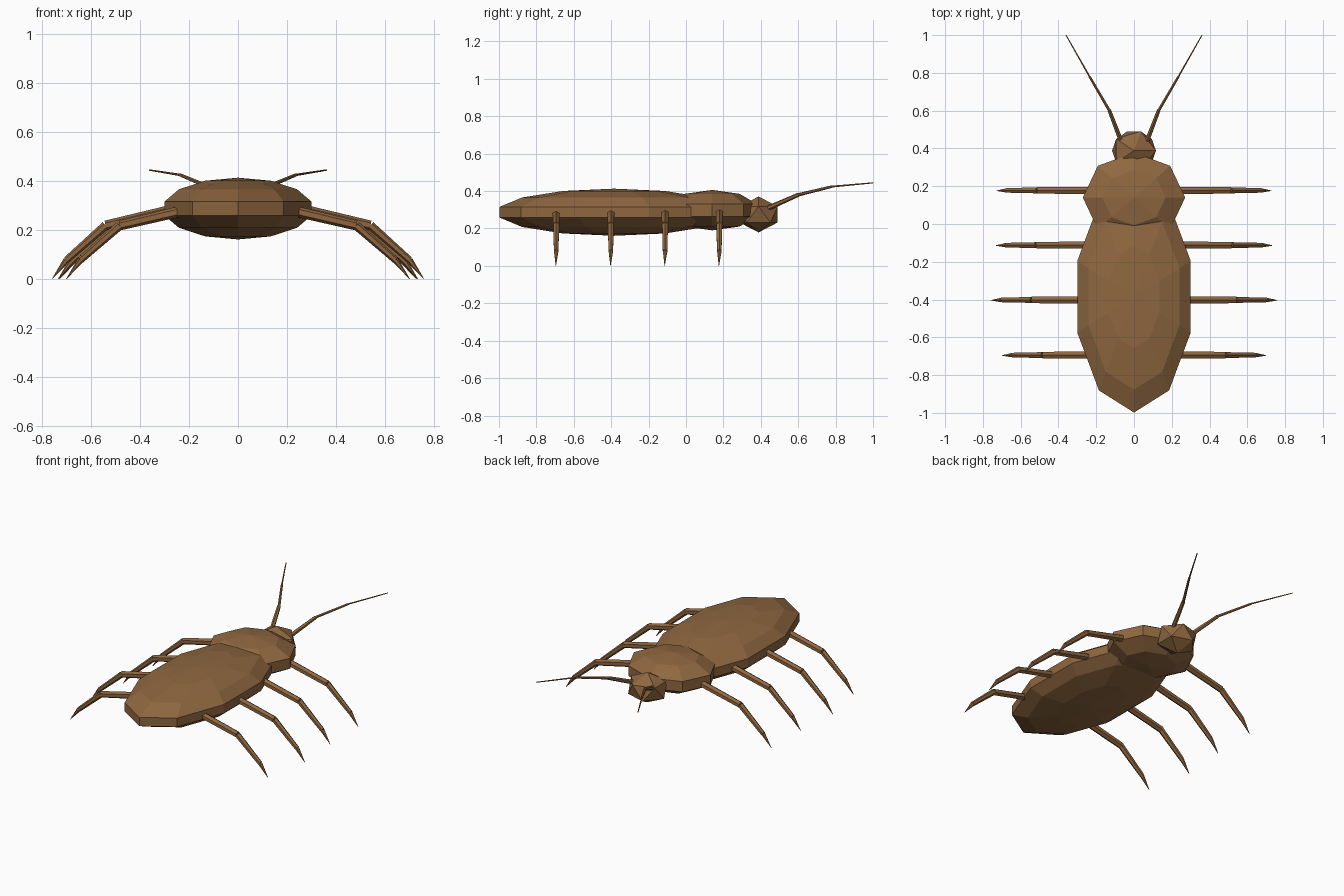
import bpy, bmesh
from mathutils import Vector, Matrix

if "Cube" in bpy.data.objects:
    bpy.data.objects.remove(bpy.data.objects["Cube"])

brown = bpy.data.materials.new("chestnut brown")
brown.diffuse_color = (0.275, 0.136, 0.051, 1)
brown.use_nodes = True
brown.node_tree.nodes["Principled BSDF"].inputs["Base Color"].default_value = brown.diffuse_color


def finish(name, bm):
    """Turn a bmesh into a flat-shaded brown object."""
    mesh = bpy.data.meshes.new(name)
    bm.to_mesh(mesh)
    bm.free()
    mesh.materials.append(brown)
    obj = bpy.data.objects.new(name, mesh)
    bpy.context.collection.objects.link(obj)
    return obj


def ellipsoid(name, centre, size, segments, rings):
    bm = bmesh.new()
    m = Matrix.Translation(centre) @ Matrix.Diagonal((*size, 1))
    bmesh.ops.create_uvsphere(bm, u_segments=segments, v_segments=rings, radius=1, matrix=m)
    return finish(name, bm)


def limb(name, points, radii, sides=6):
    """Chain of tapered rods; radii holds (start, end) for each rod."""
    bm = bmesh.new()
    for a, b, (r1, r2) in zip(points, points[1:], radii):
        a, b = Vector(a), Vector(b)
        d = b - a
        m = Matrix.Translation((a + b) / 2) @ d.to_track_quat('Z', 'Y').to_matrix().to_4x4()
        bmesh.ops.create_cone(bm, cap_ends=True, segments=sides, radius1=r1,
                              radius2=r2, depth=d.length, matrix=m)
    return finish(name, bm)


# Body: long abdomen and rounder thorax
ellipsoid("abdomen", (0, -0.385, 0.287), (0.324, 0.629, 0.126), 10, 7)
ellipsoid("thorax", (0, 0.14, 0.298), (0.285, 0.25, 0.108), 8, 5)

# Head: faceted ball
bm = bmesh.new()
bmesh.ops.create_icosphere(
    bm, subdivisions=1, radius=1,
    matrix=Matrix.Translation((0, 0.388, 0.275)) @ Matrix.Diagonal((0.13, 0.12, 0.096, 1)))
finish("head", bm)

# Four pairs of legs, then a pair of antennae
leg_rows = [(0.178, -0.03), (-0.112, -0.025), (-0.402, 0.0), (-0.694, -0.058)]
for side, s in (("right", 1), ("left", -1)):
    for i, (y, dx) in enumerate(leg_rows):
        limb(f"{side}_leg_{i + 1}",
             [(s * (0.24 + dx), y, 0.288), (s * (0.54 + dx), y, 0.218),
              (s * (0.70 + dx), y, 0.077), (s * (0.758 + dx), y - 0.002, 0.0)],
             [(0.022, 0.02), (0.018, 0.014), (0.013, 0.001)])
    limb(f"{side}_antenna",
         [(s * 0.065, 0.43, 0.305), (s * 0.13, 0.60, 0.38),
          (s * 0.235, 0.78, 0.424), (s * 0.36, 1.0, 0.444)],
         [(0.014, 0.011), (0.009, 0.007), (0.005, 0.003)])
